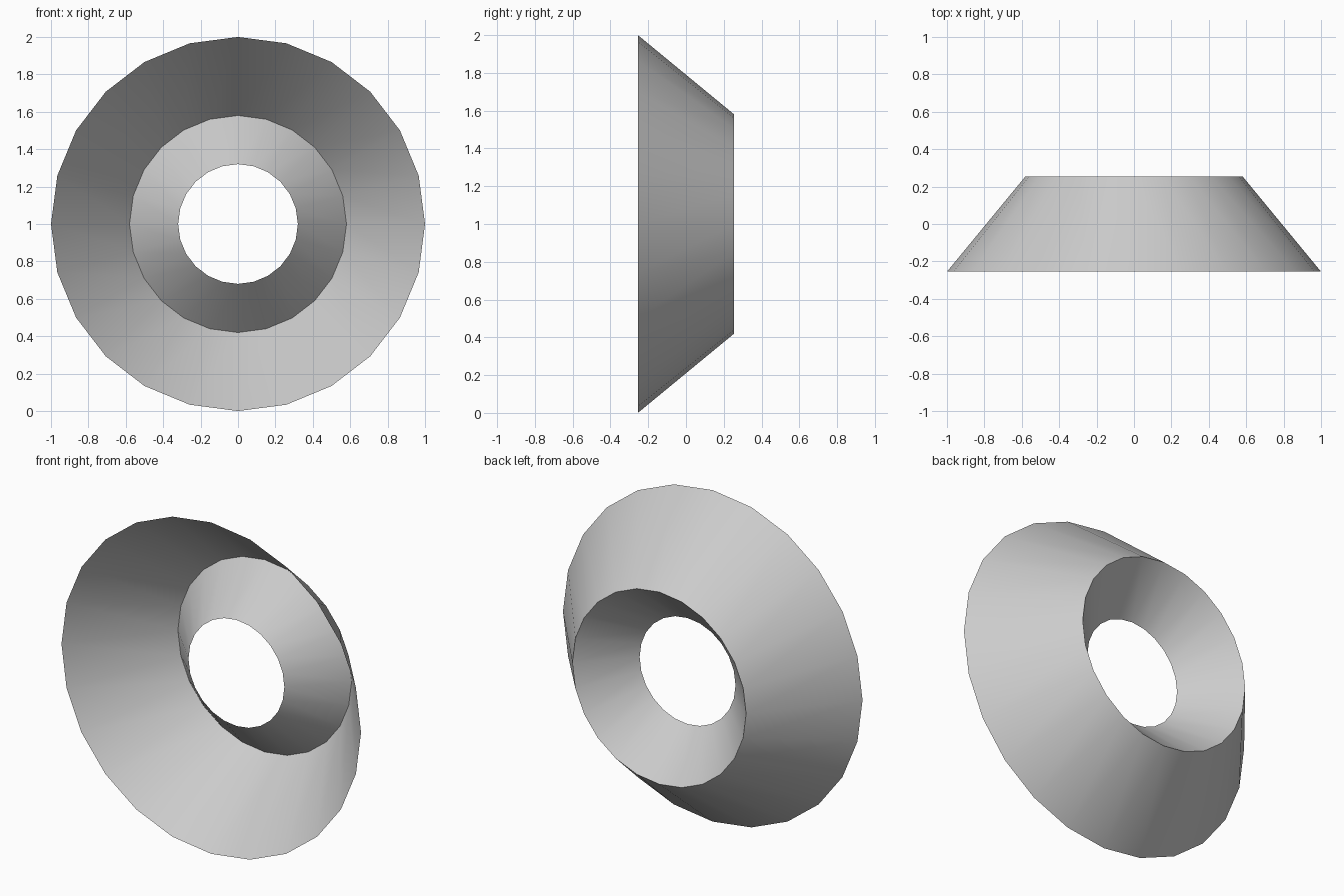
import bpy, bmesh, math

if "Cube" in bpy.data.objects:
    bpy.data.objects.remove(bpy.data.objects["Cube"])

SIDES = 24
# Open V-shaped profile: (radius, y) for front rim, back ridge, inner hole lip
PROFILE = [(1.0, -0.255), (0.58, 0.255), (0.32, -0.015)]

bm = bmesh.new()
rings = []
for r, y in PROFILE:
    angles = [2 * math.pi * i / SIDES for i in range(SIDES)]
    rings.append([bm.verts.new((r * math.cos(a), y, 1 + r * math.sin(a))) for a in angles])

# Outer flared cone, then inner funnel
for a, b in zip(rings, rings[1:]):
    for i in range(SIDES):
        j = (i + 1) % SIDES
        bm.faces.new((a[i], b[i], b[j], a[j]))

mesh = bpy.data.meshes.new("flared_ring")
bm.to_mesh(mesh)
bm.free()
ring = bpy.data.objects.new("flared_ring", mesh)
bpy.context.collection.objects.link(ring)

# Smooth cones with a sharp back ridge
bpy.context.view_layer.objects.active = ring
ring.select_set(True)
bpy.ops.object.shade_smooth_by_angle(angle=math.radians(30))
